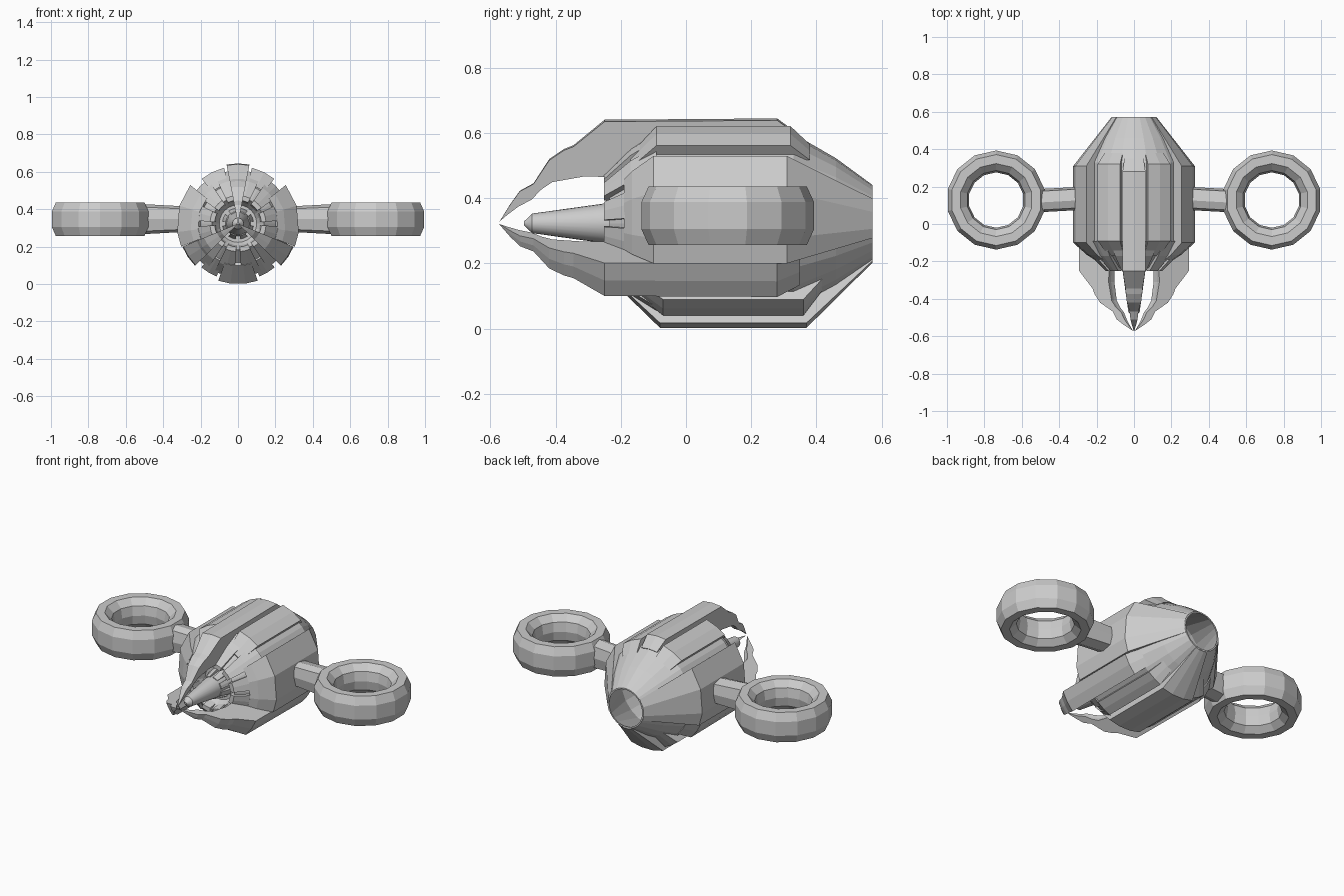
import bpy, bmesh, math
from mathutils import Matrix, Vector

if "Cube" in bpy.data.objects:
    bpy.data.objects.remove(bpy.data.objects["Cube"])

AXIS_Z = 0.323  # height of the hull's long axis

grey = bpy.data.materials.new("hull grey")
grey.use_nodes = True
grey.diffuse_color = (0.6, 0.6, 0.6, 1)
grey.node_tree.nodes["Principled BSDF"].inputs["Base Color"].default_value = (0.6, 0.6, 0.6, 1)


def finish(bm, name):
    bmesh.ops.recalc_face_normals(bm, faces=bm.faces)
    mesh = bpy.data.meshes.new(name)
    bm.to_mesh(mesh)
    bm.free()
    mesh.materials.append(grey)
    obj = bpy.data.objects.new(name, mesh)
    bpy.context.collection.objects.link(obj)
    return obj


def around(y, r, degrees):
    a = math.radians(degrees)
    return Vector((r * math.cos(a), y, AXIS_Z + r * math.sin(a)))


def sweep(name, profile, angles, closed=False):
    """Sweep a (y, r) outline around the long axis through the angles."""
    bm = bmesh.new()
    rows = [[bm.verts.new(around(y, r, a)) for y, r in profile] for a in angles]
    n = len(profile)
    pairs = list(zip(rows, rows[1:]))
    if closed:
        pairs.append((rows[-1], rows[0]))
    for a, b in pairs:
        for i in range(n - 1 if closed else n):
            j = (i + 1) % n
            bm.faces.new((a[i], a[j], b[j], b[i]))
    if closed:
        bmesh.ops.remove_doubles(bm, verts=bm.verts, dist=1e-5)
    else:
        bm.faces.new(rows[0])
        bm.faces.new(rows[-1])
    return finish(bm, name)


def full_turn(sides):
    return [360 * i / sides for i in range(sides)]


# Hollow hull: recessed nose, barrel, tapering tail with an open exhaust
sweep("hull_core", [(-0.17, 0), (-0.17, 0.10), (-0.235, 0.14), (-0.165, 0.215),
                    (-0.10, 0.275), (0.33, 0.275), (0.46, 0.20), (0.572, 0.118),
                    (0.572, 0.110), (0.30, 0.22), (-0.05, 0.20), (-0.05, 0)],
      full_turn(24), True)

# Nose spike
spike = sweep("nose_spike", [(-0.16, 0), (-0.16, 0.068), (-0.25, 0.061),
                             (-0.472, 0.030), (-0.497, 0.006), (-0.497, 0)],
              full_turn(24), True)
bpy.context.view_layer.objects.active = spike
spike.select_set(True)
bpy.ops.object.shade_smooth_by_angle(angle=math.radians(30))
spike.select_set(False)

# Collar teeth and nose petals
for i in range(8):
    c = 22.5 + 45 * i
    sweep(f"collar_tooth_{i + 1}", [(-0.25, 0.05), (-0.25, 0.066), (-0.165, 0.085),
                                    (-0.165, 0.05)], [c - 14, c, c + 14])
for i in range(12):
    c = 15 + 30 * i
    sweep(f"nose_petal_{i + 1}", [(-0.252, 0.125), (-0.252, 0.15), (-0.17, 0.232),
                                  (-0.09, 0.285), (-0.09, 0.15), (-0.16, 0.11)],
          [c - 11, c, c + 11])

# Raised armour panels, mirrored left and right
INNER = [(0.33, 0.25), (-0.08, 0.24), (-0.16, 0.19)]
side_panel = [(-0.19, 0.215), (-0.165, 0.255), (-0.10, 0.328), (0.31, 0.328),
              (0.572, 0.121), (0.571, 0.114)] + INNER
shoulder_panel = [(-0.17, 0.22), (-0.09, 0.308), (0.32, 0.308), (0.38, 0.25)] + INNER
belly_panel = [(-0.17, 0.22), (-0.07, 0.305), (0.36, 0.305), (0.42, 0.22)] + INNER
for side, mirror in (("left", False), ("right", True)):
    for name, profile, angles in (("side_panel", side_panel, [-22, -8, 17, 39]),
                                  ("shoulder_panel", shoulder_panel, [51, 63, 76]),
                                  ("belly_panel", belly_panel, [-50, -59, -68])):
        sweep(f"{side}_{name}", profile, [180 - a if mirror else a for a in angles])

# Wide keel panel running into the tail
sweep("keel_panel", [(-0.18, 0.225), (-0.08, 0.323), (0.37, 0.323), (0.572, 0.122),
                     (0.571, 0.114)] + INNER, [251, 263, 277, 289])

# Three ragged claws that close in front of the spike
claw = [(0.35, 0.27), (0.28, 0.322), (-0.25, 0.318), (-0.345, 0.24), (-0.375, 0.228),
        (-0.42, 0.197), (-0.468, 0.123), (-0.51, 0.10), (-0.54, 0.058), (-0.572, 0.006),
        (-0.55, 0.025), (-0.515, 0.052), (-0.474, 0.074), (-0.445, 0.105),
        (-0.41, 0.129), (-0.31, 0.147), (-0.25, 0.145), (-0.15, 0.20), (0.33, 0.25)]
for name, c in (("top_claw", 90), ("left_claw", -33.5), ("right_claw", 213.5)):
    sweep(name, claw, [c - 11, c, c + 11])

# Side rings and the arms that hold them
ring = [(0.265, 0.305), (0.265, 0.388), (0.243, 0.436), (0.195, 0.436), (0.158, 0.40),
        (0.148, 0.345), (0.158, 0.29), (0.195, 0.257), (0.243, 0.257)]
arm = [(-0.062, 0), (-0.05, 0.06), (-0.01, 0.075), (0.05, 0.06),
       (0.062, 0), (0.05, -0.06), (-0.01, -0.075), (-0.05, -0.06)]
for side, s in (("left", 1), ("right", -1)):
    bm = bmesh.new()
    sides = 14
    rows = []
    for i in range(sides):
        a = 2 * math.pi * (i + 0.5) / sides
        rows.append([bm.verts.new((s * (0.737 + r * math.cos(a)), 0.128 + r * math.sin(a), z))
                     for r, z in ring])
    for i in range(sides):
        a, b = rows[i], rows[(i + 1) % sides]
        for j in range(len(ring)):
            k = (j + 1) % len(ring)
            bm.faces.new((a[j], a[k], b[k], b[j]))
    finish(bm, f"{side}_ring")

    bm = bmesh.new()
    ends = [[bm.verts.new((s * x, cy + y, 0.347 + z * k)) for y, z in arm]
            for x, cy, k in ((0.27, 0.138, 0.9), (0.52, 0.124, 1.08))]
    bm.faces.new(ends[0])
    bm.faces.new(ends[1])
    for j in range(len(arm)):
        k = (j + 1) % len(arm)
        bm.faces.new((ends[0][j], ends[0][k], ends[1][k], ends[1][j]))
    finish(bm, f"{side}_arm")
